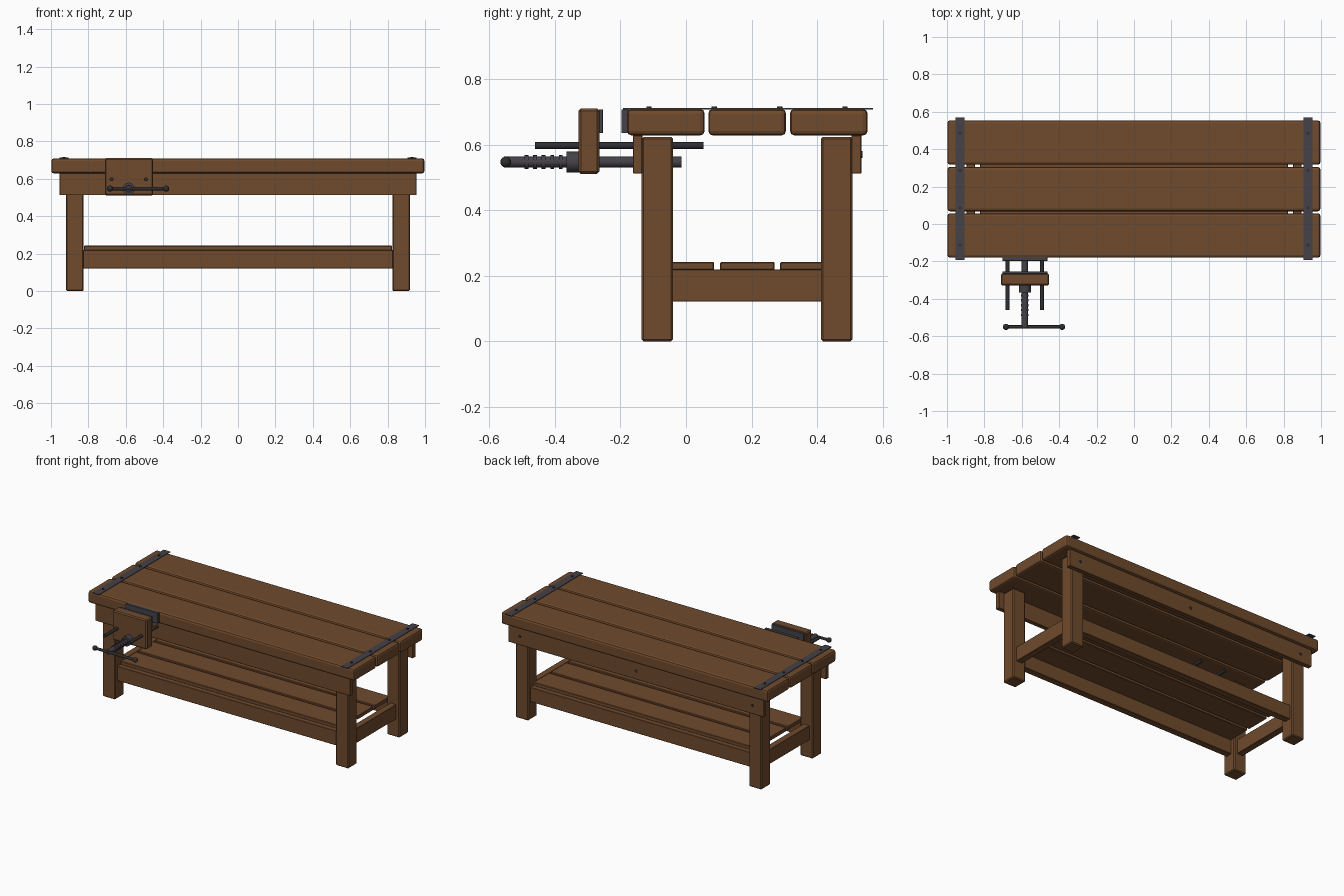
import bpy, math
from mathutils import Vector

if "Cube" in bpy.data.objects:
    bpy.data.objects.remove(bpy.data.objects["Cube"])


def material(name, rgb):
    m = bpy.data.materials.new(name)
    m.diffuse_color = (*rgb, 1)
    m.use_nodes = True
    m.node_tree.nodes["Principled BSDF"].inputs["Base Color"].default_value = m.diffuse_color
    return m


WOOD = material("brown wood", (0.162, 0.069, 0.026))
STEEL = material("grey steel", (0.058, 0.054, 0.064))
DARK = material("dark iron", (0.028, 0.028, 0.031))


def finish(name, mat, bevel=0.0, segments=1):
    ob = bpy.context.object
    ob.name = name
    ob.data.materials.append(mat)
    if bevel:
        mod = ob.modifiers.new("bevel", "BEVEL")
        mod.width = bevel
        mod.segments = segments
    return ob


def box(name, x, y, z, mat=WOOD, bevel=0.004, segments=1):
    """Box from (min, max) ranges on each axis."""
    bpy.ops.mesh.primitive_cube_add(size=1)
    ob = bpy.context.object
    for v in ob.data.vertices:
        v.co = [r[0] if c < 0 else r[1] for r, c in zip((x, y, z), v.co)]
    return finish(name, mat, bevel, segments)


def rod(name, start, end, radius, mat, sides=16):
    """Cylinder between two points."""
    a, b = Vector(start), Vector(end)
    d = b - a
    bpy.ops.mesh.primitive_cylinder_add(
        vertices=sides, radius=radius, depth=d.length, location=(a + b) / 2,
        rotation=d.to_track_quat('Z', 'Y').to_euler())
    ob = finish(name, mat)
    bpy.ops.object.shade_smooth_by_angle(angle=math.radians(40))
    return ob


# Top planks
for i, y in enumerate((-0.18, 0.068, 0.317)):
    box(f"top_plank_{i}", (-0.998, 0.997), (y, y + 0.237), (0.628, 0.709), bevel=0.014, segments=2)

# Legs, end stretchers and metal end straps
for side, s in (("left", -1), ("right", 1)):
    def span(a, b):
        return tuple(sorted((s * a, s * b)))
    box(f"{side}_front_leg", span(0.825, 0.92), (-0.135, -0.04), (0, 0.624), bevel=0.006)
    box(f"{side}_back_leg", span(0.825, 0.92), (0.412, 0.508), (0, 0.624), bevel=0.006)
    box(f"{side}_stretcher", span(0.85, 0.895), (-0.045, 0.417), (0.121, 0.219), bevel=0.002)
    box(f"{side}_strap", span(0.906, 0.955), (-0.192, 0.57), (0.707, 0.7125), STEEL, 0)
    for j, y in enumerate((-0.113, 0.086, 0.286, 0.485)):
        rod(f"{side}_strap_bolt_{j}", (s * 0.93, y, 0.70), (s * 0.93, y, 0.717), 0.008, DARK, 10)

# Aprons and long stretchers
box("front_apron", (-0.955, 0.955), (-0.162, -0.133), (0.512, 0.629), bevel=0.002)
box("back_apron", (-0.955, 0.955), (0.505, 0.535), (0.512, 0.629), bevel=0.002)
box("front_stretcher", (-0.83, 0.83), (-0.112, -0.067), (0.121, 0.219), bevel=0.002)
box("back_stretcher", (-0.83, 0.83), (0.44, 0.485), (0.121, 0.219), bevel=0.002)
for j, x in enumerate((-0.87, 0, 0.87)):
    rod(f"apron_bolt_{j}", (x, 0.52, 0.57), (x, 0.538, 0.57), 0.01, DARK, 10)

# Shelf slats
for i, (a, b) in enumerate(((-0.08, 0.086), (0.104, 0.27), (0.287, 0.453))):
    box(f"shelf_slat_{i}", (-0.824, 0.824), (a, b), (0.217, 0.242), bevel=0.003)

# Vise jaws and plates
box("vise_jaw", (-0.712, -0.454), (-0.328, -0.264), (0.511, 0.71), bevel=0.007)
box("jaw_plate", (-0.703, -0.463), (-0.266, -0.253), (0.635, 0.708), STEEL, 0.001)
box("fixed_plate", (-0.703, -0.463), (-0.197, -0.176), (0.635, 0.708), STEEL, 0.001)

# Vise guide rods, screw, collar and threads
for side, x in (("left", -0.676), ("right", -0.492)):
    rod(f"{side}_guide_rod", (x, -0.46, 0.597), (x, 0.054, 0.597), 0.0105, DARK)
VX, VZ = -0.584, 0.547
rod("vise_screw", (VX, -0.555, VZ), (VX, -0.014, VZ), 0.0165, STEEL)
rod("screw_collar", (VX, -0.365, VZ), (VX, -0.326, VZ), 0.032, STEEL, 20)
for i in range(5):
    y = -0.486 + i * 0.026
    rod(f"screw_thread_{i}", (VX, y - 0.006, VZ), (VX, y + 0.006, VZ), 0.021, STEEL)

# Vise handle with ball ends
rod("vise_handle", (-0.685, -0.55, VZ), (-0.384, -0.55, VZ), 0.009, DARK)
for side, x in (("left", -0.685), ("right", -0.384)):
    bpy.ops.mesh.primitive_uv_sphere_add(segments=16, ring_count=10, radius=0.0165,
                                         location=(x, -0.55, VZ))
    finish(f"{side}_handle_ball", DARK)
    bpy.ops.object.shade_smooth_by_angle(angle=math.radians(40))
